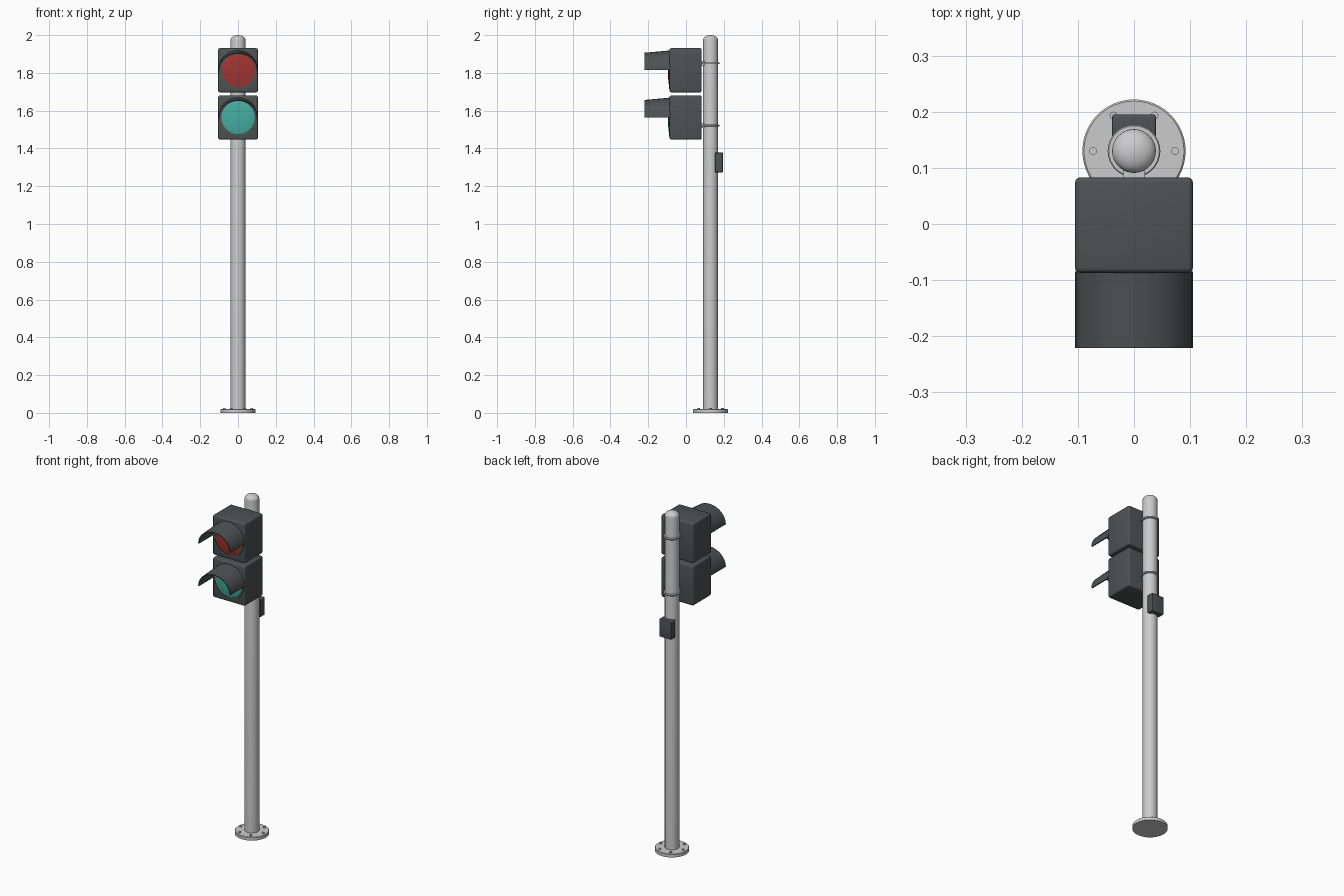
import bpy, bmesh
from math import sin, cos, pi, radians

if "Cube" in bpy.data.objects:
    bpy.data.objects.remove(bpy.data.objects["Cube"])

PY = 0.13  # pole axis in y


def material(name, rgb):
    m = bpy.data.materials.new(name)
    m.diffuse_color = (*rgb, 1)
    m.use_nodes = True
    m.node_tree.nodes["Principled BSDF"].inputs["Base Color"].default_value = m.diffuse_color
    return m


DARK = material("dark_housing", (0.075, 0.085, 0.085))
RED = material("red_glass", (0.36, 0.035, 0.03))
GREEN = material("green_glass", (0.06, 0.42, 0.36))


def finish(name, bm, mat=None, smooth=True):
    bmesh.ops.recalc_face_normals(bm, faces=bm.faces)
    me = bpy.data.meshes.new(name)
    bm.to_mesh(me)
    bm.free()
    ob = bpy.data.objects.new(name, me)
    bpy.context.collection.objects.link(ob)
    if mat:
        me.materials.append(mat)
    if smooth:
        bpy.ops.object.select_all(action='DESELECT')
        ob.select_set(True)
        bpy.context.view_layer.objects.active = ob
        bpy.ops.object.shade_smooth_by_angle(angle=radians(35))
    return ob


def box(name, x, y, z, mat=None, bevel=0.0):
    bm = bmesh.new()
    bmesh.ops.create_cube(bm, size=1)
    for v in bm.verts:
        v.co = [(r[0] + r[1]) / 2 + c * (r[1] - r[0]) for c, r in zip(v.co, (x, y, z))]
    if bevel:
        bmesh.ops.bevel(bm, geom=bm.edges[:], offset=bevel, segments=3,
                        profile=0.5, affect='EDGES')
    return finish(name, bm, mat)


def lathe(name, profile, centre, axis='Z', mat=None, n=32, closed=False):
    """Revolve (radius, height) points; axis 'Y' makes height run towards -y."""
    bm = bmesh.new()
    cx, cy, cz = centre
    rings = []
    for r, h in profile:
        ring = []
        for i in range(n):
            a = 2 * pi * i / n
            p = (r * cos(a), r * sin(a), h) if axis == 'Z' else (r * cos(a), -h, r * sin(a))
            ring.append(bm.verts.new((cx + p[0], cy + p[1], cz + p[2])))
        rings.append(ring)
    pairs = list(zip(rings, rings[1:])) + ([(rings[-1], rings[0])] if closed else [])
    for a, b in pairs:
        for i in range(n):
            j = (i + 1) % n
            bm.faces.new((a[i], a[j], b[j], b[i]))
    if not closed:
        bm.faces.new(rings[0])
        bm.faces.new(rings[-1])
    return finish(name, bm, mat)


def visor(name, cz, n=16):
    """Half-round hood whose crown droops slightly towards the front."""
    bm = bmesh.new()
    rows = []
    for y, zs in ((-0.085, 1.0), (-0.221, 0.88)):
        for inner in (0, 1):
            row = []
            for i in range(n + 1):
                a = pi * i / n
                r = 0.105 - inner * 0.006
                row.append(bm.verts.new((r * cos(a), y, cz + r * sin(a) * zs)))
            rows.append(row)
    bo, bi, fo, fi = rows
    for a, b in ((bo, fo), (fo, fi), (fi, bi), (bi, bo)):
        for i in range(n):
            bm.faces.new((a[i], a[i + 1], b[i + 1], b[i]))
    for i in (0, n):
        bm.faces.new((bo[i], fo[i], fi[i], bi[i]))
    return finish(name, bm, DARK)


# Pole with domed top
dome = [(0.039 * cos(t * pi / 16), 1.975 + 0.025 * sin(t * pi / 16)) for t in range(8)]
lathe("pole", [(0.039, 0.0)] + dome + [(0.001, 2.0)], (0, PY, 0))

# Base flange and its ring of six bolts
lathe("base_flange", [(0.092, 0), (0.092, 0.017), (0.089, 0.02)], (0, PY, 0), n=48)
for k in range(6):
    a = k * pi / 3
    lathe(f"base_bolt_{k + 1}", [(0.007, 0.015), (0.007, 0.026)],
          (0.073 * cos(a), PY + 0.073 * sin(a), 0), n=12)

# Two signal heads: housing, bezel, lens, visor, bracket and pole clamp
for tag, cz, glass, clamp_z in (("upper", 1.814, RED, 1.851), ("lower", 1.564, GREEN, 1.521)):
    box(f"{tag}_housing", (-0.105, 0.105), (-0.087, 0.083), (cz - 0.117, cz + 0.117), DARK, 0.009)
    lathe(f"{tag}_bezel", [(0.1, 0.08), (0.1, 0.091), (0.088, 0.091), (0.088, 0.08)],
          (0, 0, cz), 'Y', DARK, 40, closed=True)
    lens = [(0.089, 0.08), (0.089, 0.088), (0.07, 0.092), (0.04, 0.095), (0.002, 0.096)]
    lathe(f"{tag}_lens", lens, (0, 0, cz), 'Y', glass, 40)
    visor(f"{tag}_visor", cz)
    box(f"{tag}_bracket", (-0.02, 0.02), (0.078, 0.098), (clamp_z - 0.012, clamp_z + 0.012))
    lathe(f"{tag}_clamp", [(0.037, -0.005), (0.045, -0.005), (0.047, -0.003),
                           (0.047, 0.003), (0.045, 0.005), (0.037, 0.005)],
          (0, PY, clamp_z), closed=True)

# Control box on the back of the pole
box("control_box", (-0.039, 0.039), (0.154, 0.195), (1.273, 1.378), DARK, 0.004)
